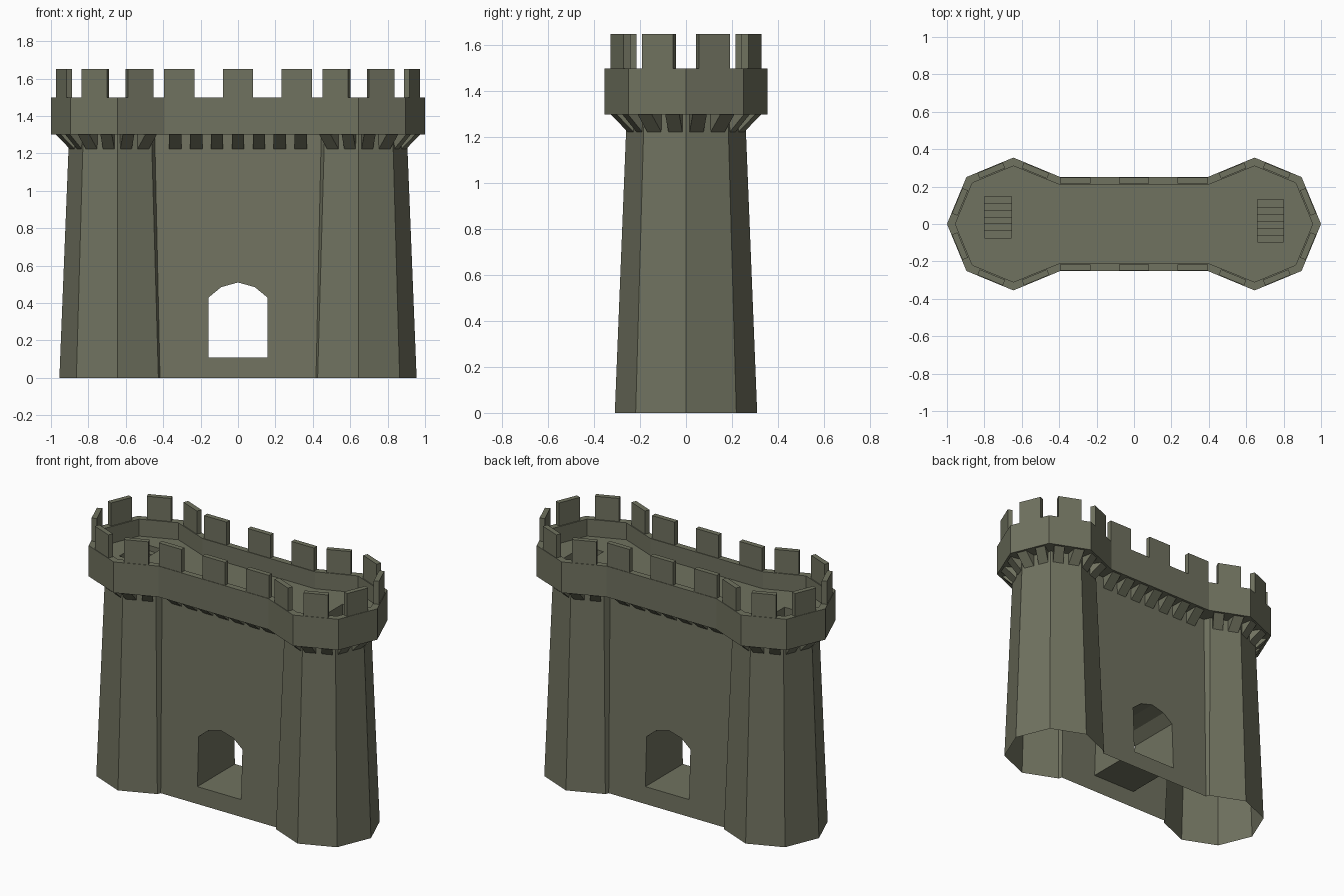
import bpy, bmesh, math
from mathutils import Vector

if "Cube" in bpy.data.objects:
    bpy.data.objects.remove(bpy.data.objects["Cube"])

stone = bpy.data.materials.new("olive_grey_stone")
stone.diffuse_color = (0.162, 0.168, 0.115, 1)
stone.use_nodes = True
stone.node_tree.nodes["Principled BSDF"].inputs["Base Color"].default_value = stone.diffuse_color
CX = 0.645          # tower centre
FLOOR = 1.39        # walkway height


def finish(name, bm, recalc=True):
    if recalc:
        bmesh.ops.recalc_face_normals(bm, faces=bm.faces)
    me = bpy.data.meshes.new(name)
    bm.to_mesh(me)
    bm.free()
    me.materials.append(stone)
    ob = bpy.data.objects.new(name, me)
    bpy.context.collection.objects.link(ob)
    return ob


def outline(r, span, join=None):
    """Counter-clockwise plan: two octagon towers joined by a wall."""
    n = span // 45
    right = [(CX + r * math.cos(math.radians(45 * k)),
              r * math.sin(math.radians(45 * k))) for k in range(-n, n + 1)]
    if join:
        right = [(join[0], -join[1])] + right + [join]
    return right + [(-x, -y) for x, y in right]


def ring(bm, pts, z):
    return [bm.verts.new((x, y, z)) for x, y in pts]


def bridge(bm, a, b):
    n = len(a)
    for i in range(n):
        j = (i + 1) % n
        bm.faces.new((a[i], a[j], b[j], b[i]))


def add_box(bm, x0, x1, y0, y1, z0, z1):
    pts = [(x0, y0), (x1, y0), (x1, y1), (x0, y1)]
    a, b = ring(bm, pts, z0), ring(bm, pts, z1)
    bridge(bm, a, b)
    bm.faces.new(a[::-1])
    bm.faces.new(b)


def cut(target, cutter):
    mod = target.modifiers.new("cut", 'BOOLEAN')
    mod.operation = 'DIFFERENCE'
    mod.solver = 'EXACT'
    mod.object = cutter
    bpy.context.view_layer.update()
    dg = bpy.context.evaluated_depsgraph_get()
    me = bpy.data.meshes.new_from_object(target.evaluated_get(dg))
    target.modifiers.clear()
    target.data = me
    bpy.data.objects.remove(cutter)


# Gatehouse body: tapered loft
bm = bmesh.new()
low = ring(bm, outline(0.31, 135, (0.417, 0.197)), 0)
high = ring(bm, outline(0.258, 135, (0.445, 0.143)), 1.30)
bridge(bm, low, high)
bm.faces.new(low[::-1])
bm.faces.new(high)
body = finish("gatehouse_body", bm)

# Arched passage through the body
bm = bmesh.new()
arch = [(-0.157, 0.11), (0.157, 0.11), (0.157, 0.43), (0.09, 0.485),
        (0, 0.51), (-0.09, 0.485), (-0.157, 0.43)]
front = [bm.verts.new((x, -0.5, z)) for x, z in arch]
back = [bm.verts.new((x, 0.5, z)) for x, z in arch]
bridge(bm, front, back)
bm.faces.new(front[::-1])
bm.faces.new(back)
cut(body, finish("passage_cutter", bm))

# Open the underside
bm = bmesh.new()
bm.from_mesh(body.data)
caps = [f for f in bm.faces if all(v.co.z < 0.001 or v.co.z > 1.299 for v in f.verts)
        and abs(f.normal.z) > 0.9]
bmesh.ops.delete(bm, geom=caps, context='FACES_ONLY')
bm.to_mesh(body.data)
bm.free()

# Parapet with recessed walkway
bm = bmesh.new()
outer_pts = outline(0.355, 135)
inner_pts = outline(0.31, 90, (0.403, 0.212))
rings = [ring(bm, outer_pts, 1.30), ring(bm, outer_pts, 1.50),
         ring(bm, inner_pts, 1.50), ring(bm, inner_pts, FLOOR)]
for a, b in zip(rings, rings[1:]):
    bridge(bm, a, b)
bm.faces.new(rings[0][::-1])
bm.faces.new(rings[-1])
parapet = finish("parapet", bm)

# Stair hatches: (x0, x1, start y, run along y)
stairs = [(-0.80, -0.655, 0.147, -0.222), (0.66, 0.80, -0.097, 0.227)]
bm = bmesh.new()
for x0, x1, y, run in stairs:
    add_box(bm, x0, x1, min(y, y + run), max(y, y + run), 1.2, 1.45)
cut(parapet, finish("hatch_cutter", bm))
bm = bmesh.new()
for x0, x1, y, run in stairs:
    for i in range(6):
        ya, yb = y + run * i / 6, y + run * (i + 1) / 6
        top = FLOOR - 0.035 * (i + 1)
        add_box(bm, x0, x1, min(ya, yb), max(ya, yb), top - 0.045, top)
finish("stairs", bm)

# Merlons: three on each straight wall, one on each tower face
bm = bmesh.new()


def merlon(p, q, t, length, inset=0.003, thick=0.032):
    p, q = Vector(p), Vector(q)
    d = (q - p).normalized()
    inward = Vector((-d.y, d.x))
    c = p.lerp(q, t) + inward * inset
    a, b = c - d * length / 2, c + d * length / 2
    pts = [a, b, b + inward * thick, a + inward * thick]
    lo, hi = ring(bm, pts, 1.499), ring(bm, pts, 1.65)
    bridge(bm, lo, hi)
    bm.faces.new(lo[::-1])
    bm.faces.new(hi)


for i, p in enumerate(outer_pts):
    q = outer_pts[(i + 1) % len(outer_pts)]
    if i % 7 == 6:
        for t in (0.102, 0.5, 0.898):
            merlon(p, q, t, 0.162)
    else:
        merlon(p, q, 0.5, 0.147)
finish("merlons", bm)

# Corbels: sloping brackets under the parapet
bm = bmesh.new()


def corbel(w, o, d, half=0.033):
    """Wedge from wall point w out to parapet point o."""
    w = w - (o - w).normalized() * 0.004
    sides = [[bm.verts.new((*(w + d * s), 1.22)), bm.verts.new((*(o + d * s), 1.302)),
              bm.verts.new((*(w + d * s), 1.302))] for s in (-half, half)]
    bridge(bm, sides[0], sides[1])
    bm.faces.new(sides[0][::-1])
    bm.faces.new(sides[1])


wall, rim = outline(0.261, 135), outline(0.342, 135)
for i in range(14):
    if i % 7 == 6:
        continue
    w0, w1, o0, o1 = (Vector(p) for p in (wall[i], wall[i + 1], rim[i], rim[i + 1]))
    for t in (0.25, 0.75):
        corbel(w0.lerp(w1, t), o0.lerp(o1, t), (o1 - o0).normalized())
for sy in (-1, 1):
    for k in range(-3, 4):
        corbel(Vector((k * 0.112, sy * 0.147)), Vector((k * 0.112, sy * 0.238)), Vector((1, 0)))
finish("corbels", bm)
